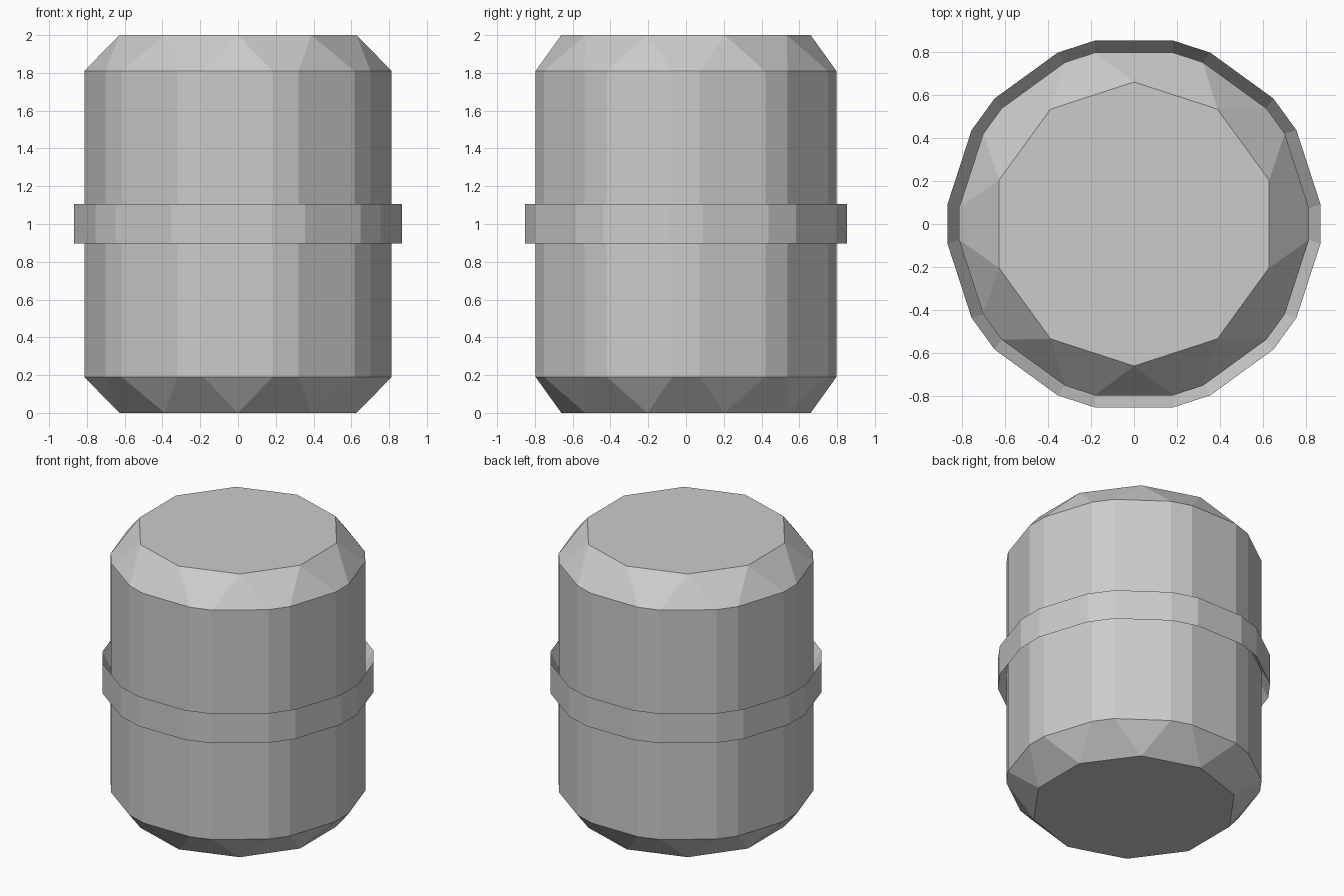
import bpy, bmesh
from math import radians, cos, sin

if "Cube" in bpy.data.objects:
    bpy.data.objects.remove(bpy.data.objects["Cube"])


def chamfered_decagon(bm, r, half, z):
    # ten long sides with a short chamfer centred on every 36 degrees
    return [bm.verts.new((r * cos(radians(36 * k + s * half)),
                          r * sin(radians(36 * k + s * half)), z))
            for k in range(10) for s in (-1, 1)]


def decagon(bm, r, z):
    return [bm.verts.new((r * cos(radians(36 * k + 18)),
                          r * sin(radians(36 * k + 18)), z)) for k in range(10)]


def bridge(bm, a, b):
    n = len(a)
    for i in range(n):
        j = (i + 1) % n
        bm.faces.new((a[i], a[j], b[j], b[i]))


def finish(bm, name):
    bmesh.ops.recalc_face_normals(bm, faces=bm.faces[:])
    me = bpy.data.meshes.new(name)
    bm.to_mesh(me)
    bm.free()
    ob = bpy.data.objects.new(name, me)
    bpy.context.collection.objects.link(ob)


# Barrel body with faceted shoulders and flat ends
bm = bmesh.new()
low = chamfered_decagon(bm, 0.817, 5.1, 0.19)
high = chamfered_decagon(bm, 0.817, 5.1, 1.81)
bridge(bm, low, high)
for ring, z in ((low, 0.0), (high, 2.0)):
    cap = decagon(bm, 0.66, z)
    bm.faces.new(cap)
    for k in range(10):
        bm.faces.new((ring[2 * k], ring[2 * k + 1], cap[k], cap[k - 1]))
        bm.faces.new((ring[2 * k + 1], ring[(2 * k + 2) % 20], cap[k]))
finish(bm, "barrel_body")

# Middle band: flat outer wall, inner sides slope back to the body
bm = bmesh.new()
bottom = chamfered_decagon(bm, 0.872, 6.0, 0.896)
top = chamfered_decagon(bm, 0.872, 6.0, 1.106)
inner = chamfered_decagon(bm, 0.815, 5.1, 1.0)
bridge(bm, bottom, top)
bridge(bm, top, inner)
bridge(bm, inner, bottom)
finish(bm, "middle_band")
